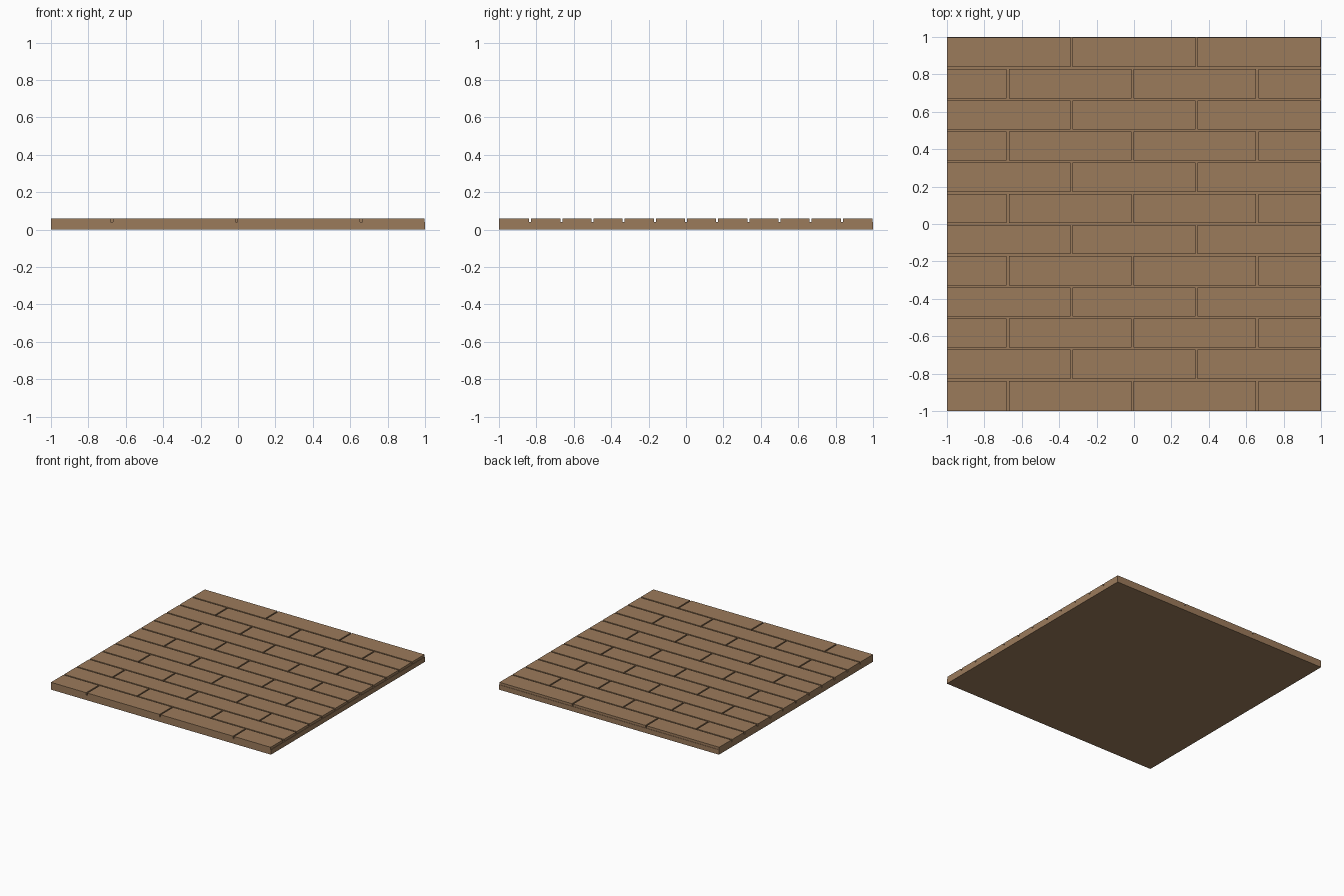
import bpy, bmesh

if "Cube" in bpy.data.objects:
    bpy.data.objects.remove(bpy.data.objects["Cube"])

wood = bpy.data.materials.new("warm brown wood")
wood.diffuse_color = (0.33, 0.197, 0.105, 1)
wood.use_nodes = True
wood.node_tree.nodes["Principled BSDF"].inputs["Base Color"].default_value = wood.diffuse_color

ROWS, BASE, TOP, GAP = 12, 0.04, 0.06, 0.011
PITCH = 2 / ROWS
END = 0.997  # plank faces stop a hair short of the slab at +x and +y


def add_box(bm, x0, x1, y0, y1, z0, z1):
    verts = bmesh.ops.create_cube(bm, size=1)["verts"]
    bmesh.ops.scale(bm, vec=(x1 - x0, y1 - y0, z1 - z0), verts=verts)
    bmesh.ops.translate(bm, vec=((x0 + x1) / 2, (y0 + y1) / 2, (z0 + z1) / 2), verts=verts)
    return verts


def finish(name, bm):
    mesh = bpy.data.meshes.new(name)
    bm.to_mesh(mesh)
    bm.free()
    mesh.materials.append(wood)
    bpy.context.collection.objects.link(bpy.data.objects.new(name, mesh))


# Solid slab under the planks
bm = bmesh.new()
add_box(bm, -1, 1, -1, 1, 0, BASE)
finish("floor_base", bm)

# Staggered plank rows; the undersides rest on the slab and are left open
for row in range(ROWS):
    joints = [-0.334, 0.334] if row % 2 else [-0.675, -0.008, 0.659]
    starts = [-1] + [j + GAP / 2 for j in joints]
    ends = [j - GAP / 2 for j in joints] + [END]
    y0 = -1 + row * PITCH + (GAP / 2 if row else 0)
    y1 = END if row == ROWS - 1 else -1 + (row + 1) * PITCH - GAP / 2
    bm = bmesh.new()
    for x0, x1 in zip(starts, ends):
        add_box(bm, x0, x1, y0, y1, BASE, TOP)
    bm.normal_update()
    bmesh.ops.delete(bm, geom=[f for f in bm.faces if f.normal.z < -0.5], context="FACES_ONLY")
    finish(f"plank_row_{row + 1}", bm)
